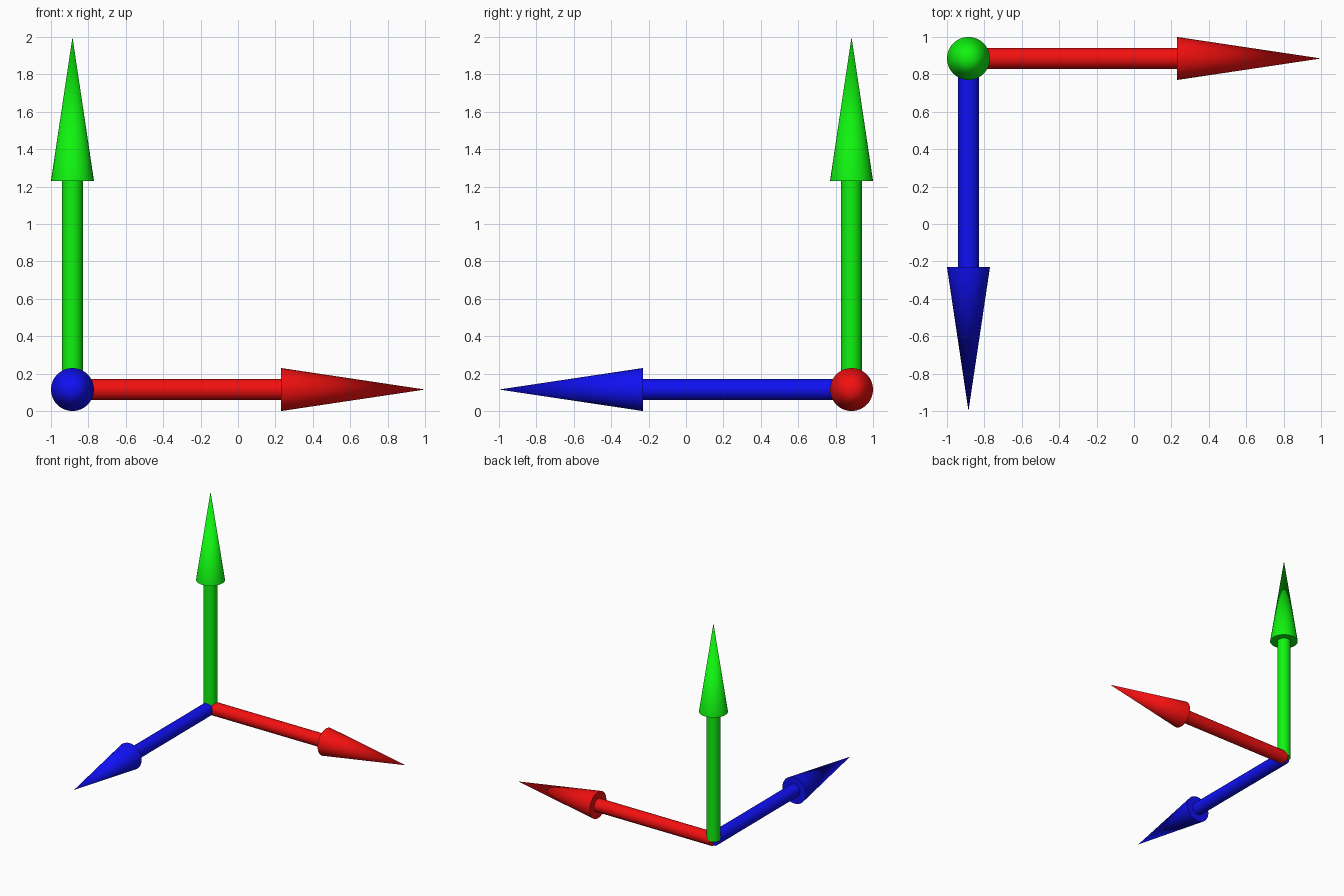
import bpy
import bmesh
import math
from mathutils import Vector, Matrix

if "Cube" in bpy.data.objects:
    bpy.data.objects.remove(bpy.data.objects["Cube"])

ORIGIN = Vector((-0.885, 0.885, 0.115))
SHAFT_R, HEAD_R = 0.056, 0.115
SHAFT_LEN, TOTAL_LEN = 1.115, 1.885
SIDES = 32


def cone_part(name, direction, start, end, r1, r2, mat):
    """Capped cylinder or cone lying along direction, measured from ORIGIN."""
    d = Vector(direction)
    rot = d.to_track_quat('Z', 'Y').to_matrix().to_4x4()
    place = Matrix.Translation(ORIGIN + d * (start + end) / 2) @ rot
    bm = bmesh.new()
    bmesh.ops.create_cone(bm, cap_ends=True, segments=SIDES, radius1=r1,
                          radius2=r2, depth=end - start, matrix=place)
    bmesh.ops.remove_doubles(bm, verts=bm.verts, dist=1e-5)
    mesh = bpy.data.meshes.new(name)
    bm.to_mesh(mesh)
    bm.free()
    mesh.materials.append(mat)
    obj = bpy.data.objects.new(name, mesh)
    bpy.context.collection.objects.link(obj)
    bpy.ops.object.select_all(action='DESELECT')
    obj.select_set(True)
    bpy.context.view_layer.objects.active = obj
    bpy.ops.object.shade_smooth_by_angle(angle=math.radians(30))


# Three arrows sharing one origin: right, up and toward the front
arrows = [
    ("red", (1, 0, 0), (0.9, 0.005, 0.005, 1)),
    ("green", (0, 0, 1), (0.005, 0.9, 0.005, 1)),
    ("blue", (0, -1, 0), (0.005, 0.005, 0.9, 1)),
]
for color, direction, rgba in arrows:
    mat = bpy.data.materials.new(color)
    mat.diffuse_color = rgba
    mat.use_nodes = True
    mat.node_tree.nodes["Principled BSDF"].inputs["Base Color"].default_value = mat.diffuse_color
    cone_part(color + "_arrow_shaft", direction, 0, SHAFT_LEN, SHAFT_R, SHAFT_R, mat)
    cone_part(color + "_arrow_head", direction, SHAFT_LEN, TOTAL_LEN, HEAD_R, 0, mat)
